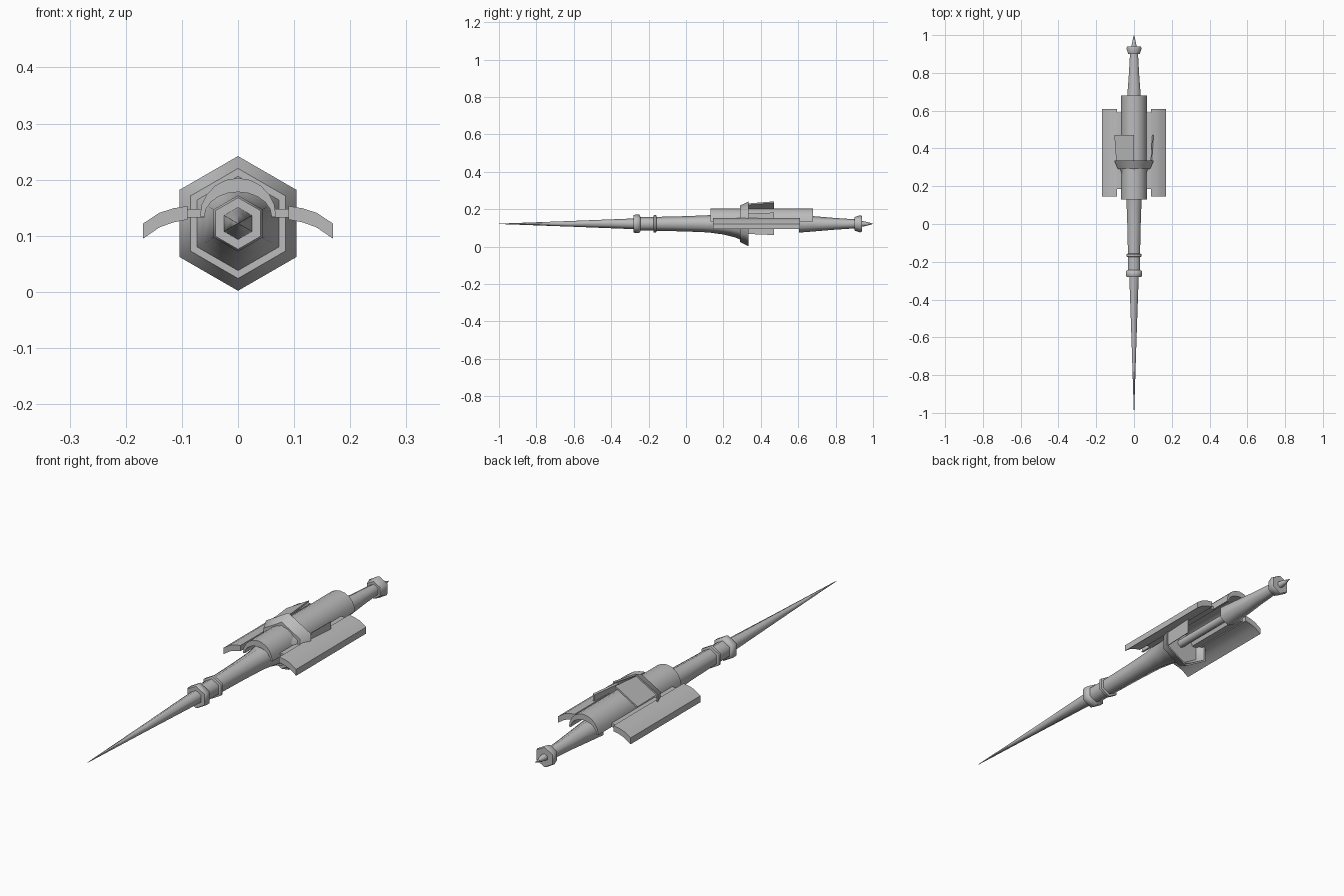
import bpy, bmesh, math
from mathutils import Vector

if "Cube" in bpy.data.objects:
    bpy.data.objects.remove(bpy.data.objects["Cube"])

AXIS_Z = 0.122
grey = bpy.data.materials.new("grey metal")
grey.diffuse_color = (0.5, 0.5, 0.5, 1)
grey.use_nodes = True
grey.node_tree.nodes["Principled BSDF"].inputs["Base Color"].default_value = grey.diffuse_color


def finish(name, bm, angle=62):
    bmesh.ops.remove_doubles(bm, verts=bm.verts, dist=1e-5)
    bmesh.ops.recalc_face_normals(bm, faces=bm.faces)
    me = bpy.data.meshes.new(name)
    bm.to_mesh(me)
    bm.free()
    me.materials.append(grey)
    ob = bpy.data.objects.new(name, me)
    bpy.context.collection.objects.link(ob)
    bpy.ops.object.select_all(action='DESELECT')
    ob.select_set(True)
    bpy.context.view_layer.objects.active = ob
    bpy.ops.object.shade_smooth_by_angle(angle=math.radians(angle))
    return ob


def hex_point(y, r, i):
    a = math.radians(90 + 60 * i)
    return Vector((r * math.cos(a), y, AXIS_Z + r * math.sin(a)))


def turned(name, profile, sides=6):
    """Six-sided turned part along y from (y, radius) pairs."""
    bm = bmesh.new()
    rings = [[bm.verts.new(hex_point(y, r, i)) for i in range(sides)] for y, r in profile]
    for a, b in zip(rings, rings[1:]):
        for i in range(sides):
            j = (i + 1) % sides
            bm.faces.new((a[i], a[j], b[j], b[i]))
    bm.faces.new(rings[0])
    bm.faces.new(rings[-1])
    return finish(name, bm)


def extruded(name, outer, inner, y0, y1, angle=40):
    """Strip between two (x, z) curves, extruded along y."""
    bm = bmesh.new()
    ends = []
    for y in (y0, y1):
        ends.append([[bm.verts.new((x, y, z)) for x, z in c] for c in (outer, inner)])
    (o0, i0), (o1, i1) = ends
    n = len(outer)
    for k in range(n - 1):
        bm.faces.new((o0[k], o0[k + 1], o1[k + 1], o1[k]))
        bm.faces.new((i0[k], i0[k + 1], i1[k + 1], i1[k]))
        bm.faces.new((o0[k], o0[k + 1], i0[k + 1], i0[k]))
        bm.faces.new((o1[k], o1[k + 1], i1[k + 1], i1[k]))
    for k in (0, n - 1):
        bm.faces.new((o0[k], i0[k], i1[k], o1[k]))
    return finish(name, bm, angle)


# Long front spike, collars and shaft
turned("spike", [(-1.0, 0.001), (-0.62, 0.015), (-0.27, 0.029)])
turned("front_collar", [(-0.28, 0.028), (-0.28, 0.046), (-0.27, 0.05),
                        (-0.25, 0.05), (-0.243, 0.037)])
turned("grip", [(-0.25, 0.037), (-0.16, 0.037)])
turned("rear_collar", [(-0.175, 0.037), (-0.172, 0.047), (-0.16, 0.047), (-0.157, 0.037)])
turned("shaft", [(-0.16, 0.037), (0.0, 0.041), (0.12, 0.046), (0.2, 0.057),
                 (0.26, 0.072), (0.295, 0.086)])

# Flared guard, hollow at the back, and the thin rod behind it
turned("guard", [(0.29, 0.08), (0.29, 0.098), (0.335, 0.12), (0.335, 0.112),
                 (0.302, 0.092), (0.302, 0.018)])
turned("rod", [(0.30, 0.018), (0.61, 0.018)])

# Rear handle, pommel and end spike
turned("handle", [(0.605, 0.018), (0.605, 0.047), (0.68, 0.041), (0.80, 0.031), (0.91, 0.024)])
turned("pommel", [(0.90, 0.024), (0.90, 0.036), (0.93, 0.046), (0.94, 0.042), (0.94, 0.014)])
turned("end_spike", [(0.935, 0.016), (0.96, 0.012), (1.0, 0.001)])

# Arched cover over the shaft
angles = [math.pi * k / 10 for k in range(11)]
cover_out = [(0.068 * math.cos(a), 0.134 + 0.069 * math.sin(a)) for a in angles]
cover_in = [(0.06 * math.cos(a), 0.134 + 0.044 * math.sin(a)) for a in angles]
extruded("cover", cover_out, cover_in, 0.13, 0.68)

# Curved side wings and the strips that hold them
wing_out = [(0.09, 0.153), (0.115, 0.149), (0.14, 0.141), (0.169, 0.122)]
wing_in = [(0.09, 0.129), (0.115, 0.124), (0.14, 0.115), (0.169, 0.095)]
for side, s in (("right", 1), ("left", -1)):
    def flip(curve):
        return [(s * x, z) for x, z in curve]
    extruded(side + "_wing", flip(wing_out), flip(wing_in), 0.145, 0.61)
    extruded(side + "_wing_strip", flip([(0.06, 0.148), (0.092, 0.148)]),
             flip([(0.06, 0.133), (0.092, 0.133)]), 0.185, 0.59)

# Flat plates running back from two guard faces
for name, i in (("upper_plate", 0), ("side_plate", 4)):
    bm = bmesh.new()
    quads = []
    for dr in (0.0, -0.008):
        a, b = hex_point(0.325, 0.108 + dr, i), hex_point(0.325, 0.108 + dr, i + 1)
        c, d = hex_point(0.47, 0.12 + dr, i + 1), hex_point(0.47, 0.12 + dr, i)
        quads.append([bm.verts.new(p) for p in (a, b, c, d)])
    top, low = quads
    bm.faces.new(top)
    bm.faces.new(low)
    for k in range(4):
        m = (k + 1) % 4
        bm.faces.new((top[k], top[m], low[m], low[k]))
    finish(name, bm, 30)
